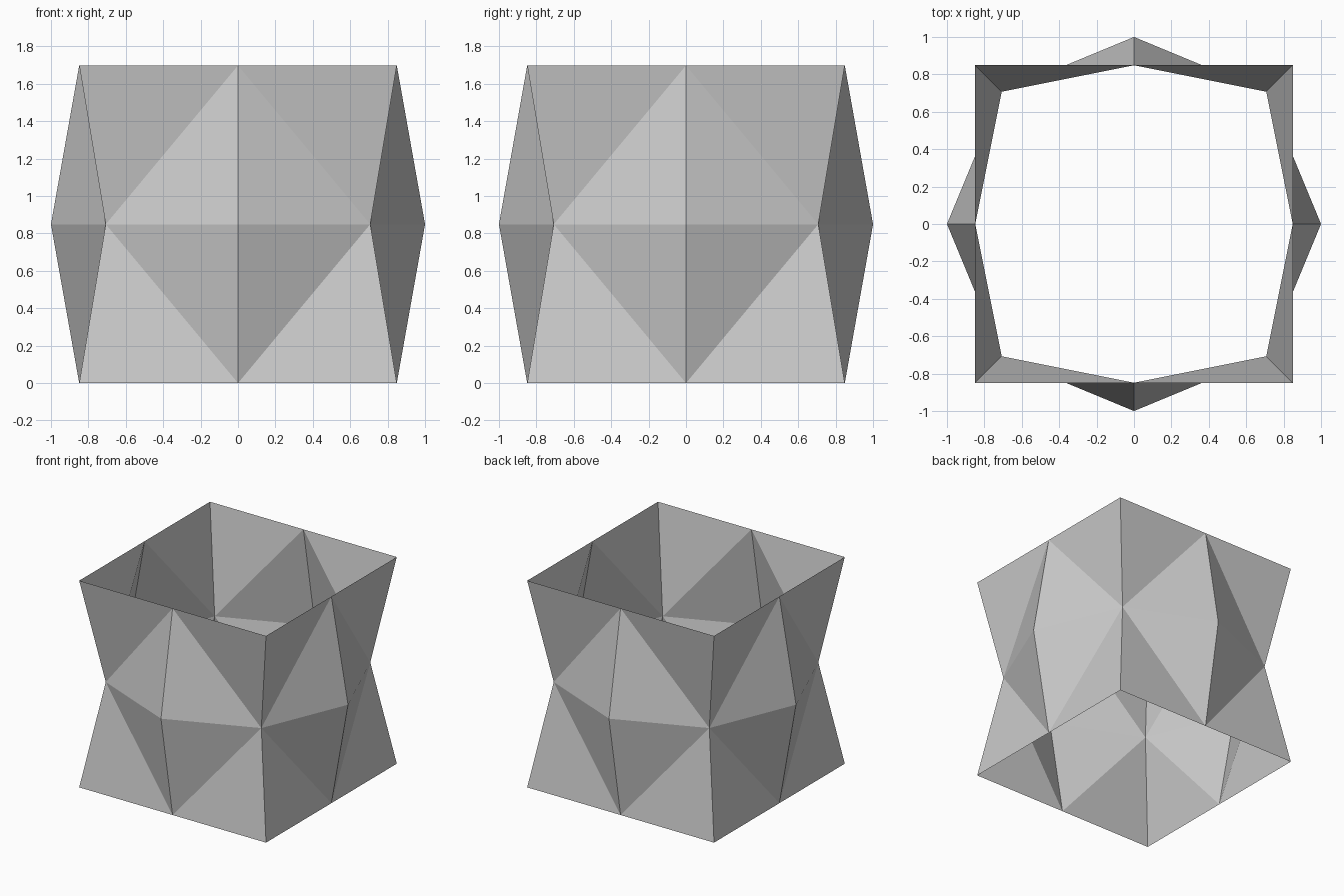
import bpy
import bmesh
from math import cos, sin, pi

cube = bpy.data.objects.get("Cube")
if cube:
    bpy.data.objects.remove(cube, do_unlink=True)

HALF = 0.849            # half width of the square rims, and half the height
SIDES = 8

# Plain grey material
grey = bpy.data.materials.new("plain_grey")
grey.use_nodes = True
colour = (0.6, 0.6, 0.6, 1.0)
grey.diffuse_color = colour
grey.node_tree.nodes["Principled BSDF"].inputs["Base Color"].default_value = colour

bm = bmesh.new()


def square_rim(z):
    """Square ring with a vertex at each corner and each side's middle."""
    ring = []
    for i in range(SIDES):
        a = i * 2 * pi / SIDES
        ring.append(bm.verts.new((HALF * round(cos(a)), HALF * round(sin(a)), z)))
    return ring


def octagon_waist(z):
    """Regular octagon of radius one."""
    return [bm.verts.new((cos(i * 2 * pi / SIDES), sin(i * 2 * pi / SIDES), z))
            for i in range(SIDES)]


bottom = square_rim(0)
waist = octagon_waist(HALF)
top = square_rim(2 * HALF)

# Folded triangles: creases run from the rim middles to the waist diagonals
for rim, is_top in ((bottom, False), (top, True)):
    for mid in range(0, SIDES, 2):
        for step in (1, -1):
            corner = (mid + step) % SIDES
            outer = [waist[mid], waist[corner], rim[mid]]
            edge = [rim[mid], waist[corner], rim[corner]]
            for tri in (outer, edge):
                if (step == 1) != is_top:
                    tri.reverse()
                bm.faces.new(tri)

mesh = bpy.data.meshes.new("folded_shell")
# Turn every face outward
for face in bm.faces:
    face.normal_update()
    c = face.calc_center_median()
    if face.normal.x * c.x + face.normal.y * c.y < 0:
        face.normal_flip()
bm.to_mesh(mesh)
bm.free()
mesh.materials.append(grey)
shell = bpy.data.objects.new("folded_shell", mesh)
bpy.context.collection.objects.link(shell)
